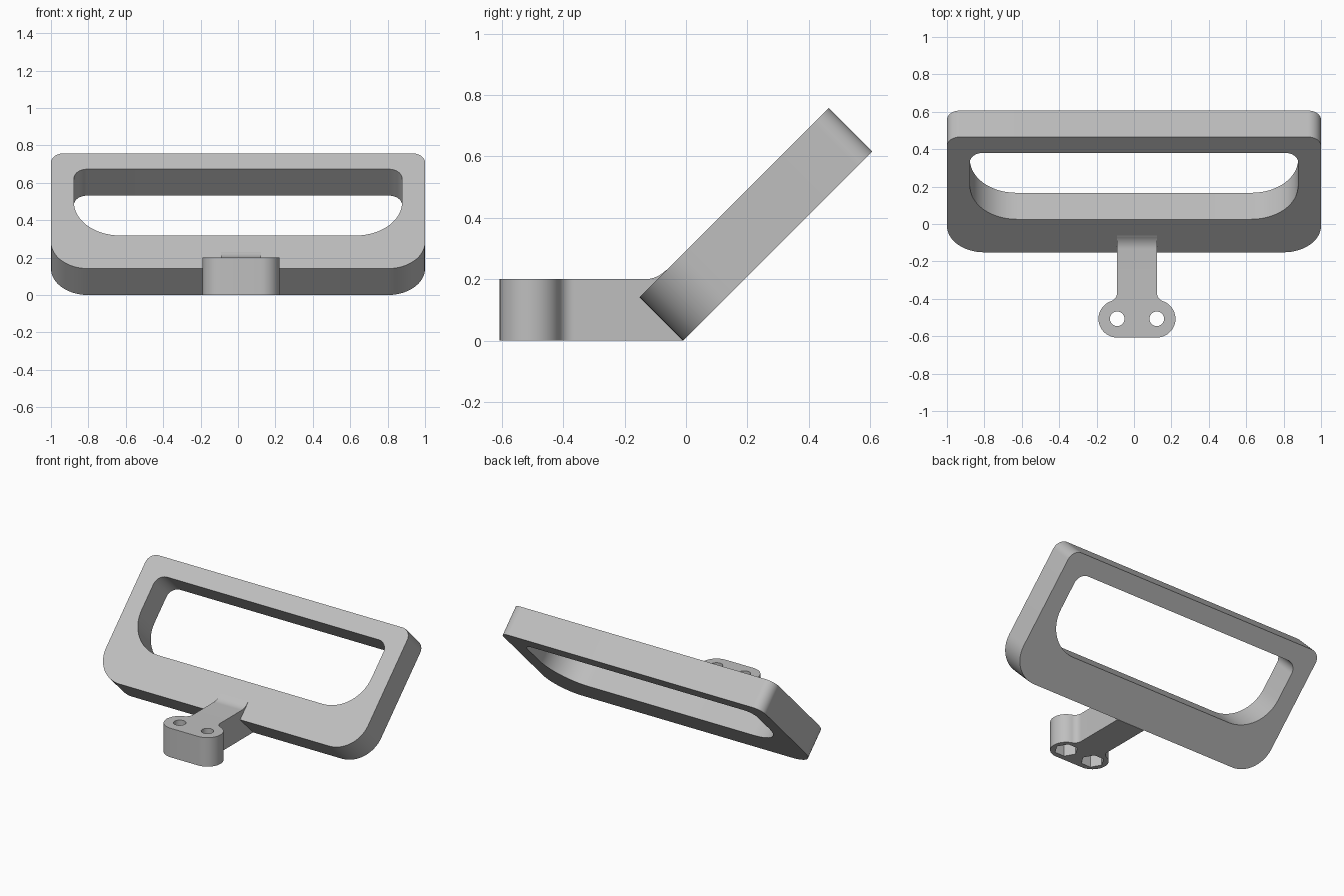
import bpy
import bmesh
from math import atan2, cos, sin, pi, sqrt, radians
from mathutils import Matrix

if "Cube" in bpy.data.objects:
    bpy.data.objects.remove(bpy.data.objects["Cube"])

grey = bpy.data.materials.new("plain grey")
grey.use_nodes = True
shade = (0.52, 0.52, 0.52, 1)
grey.diffuse_color = shade
grey.node_tree.nodes["Principled BSDF"].inputs["Base Color"].default_value = shade


def arc(cx, cy, r, start, end, n=16):
    angles = [start + (end - start) * i / n for i in range(n + 1)]
    return [(cx + r * cos(t), cy + r * sin(t)) for t in angles]


def rounded_frame_outline(half, low, high, r_low, r_high):
    right = arc(half - r_low, low + r_low, r_low, -pi / 2, 0)
    right += arc(half - r_high, high - r_high, r_high, 0, pi / 2)
    return right + [(-x, y) for x, y in reversed(right)]


def make_object(name, bm):
    bmesh.ops.recalc_face_normals(bm, faces=bm.faces[:])
    mesh = bpy.data.meshes.new(name)
    bm.to_mesh(mesh)
    bm.free()
    mesh.materials.append(grey)
    obj = bpy.data.objects.new(name, mesh)
    bpy.context.collection.objects.link(obj)
    return obj


def prism(name, outline, bottom, top, matrix=Matrix()):
    bm = bmesh.new()
    low, high = [[bm.verts.new((x, y, z)) for x, y in outline] for z in (bottom, top)]
    bm.faces.new(low)
    bm.faces.new(high)
    for i in range(len(low)):
        bm.faces.new((low[i - 1], low[i], high[i], high[i - 1]))
    bm.transform(matrix)
    return make_object(name, bm)


def activate(obj):
    bpy.ops.object.select_all(action='DESELECT')
    obj.select_set(True)
    bpy.context.view_layer.objects.active = obj


def boolean(obj, tool, operation):
    activate(obj)
    mod = obj.modifiers.new("cut", 'BOOLEAN')
    mod.operation, mod.object, mod.solver = operation, tool, 'EXACT'
    bpy.ops.object.modifier_apply(modifier=mod.name)
    bpy.data.objects.remove(tool)


# Tilted loop frame: quads between matching outer and inner outlines
thick = 0.2
outer = rounded_frame_outline(1.0, 0, 0.872, 0.2, 0.07)
inner = rounded_frame_outline(0.877, 0.25, 0.752, 0.25, 0.07)
bm = bmesh.new()
rings = [[bm.verts.new((x, y, z)) for x, y in outline]
         for outline, z in ((outer, 0), (outer, thick), (inner, thick), (inner, 0))]
for k in range(4):
    a, b = rings[k - 1], rings[k]
    for i in range(len(a)):
        bm.faces.new((a[i - 1], a[i], b[i], b[i - 1]))
bm.transform(Matrix.Translation((0, -0.01, 0)) @ Matrix.Rotation(pi / 4, 4, 'X'))
frame = make_object("loop_frame", bm)

# Mounting arm: plan outline with two round lugs blended into the stem
mid, spread, lug_y, lug_r, blend = 0.016, 0.106, -0.507, 0.1, 0.05
rise = sqrt((lug_r + blend) ** 2 - blend ** 2)
meet = atan2(rise, blend)
side = arc(spread, lug_y, lug_r, -pi / 2, meet)
side += arc(spread + blend, lug_y + rise, blend, pi + meet, pi)[1:]
side.append((spread, 0.1))
plan = [(mid + x, y) for x, y in side] + [(mid - x, y) for x, y in reversed(side)]
arm = prism("mounting_arm", plan, 0, 0.5)

# Side profile of the arm, with a fillet rising into the frame
tangent = 0.04
fillet = tangent / (sqrt(2) - 1)
profile = [(-0.8, -0.1), (-0.012, -0.1), (-0.012, 0.1), (-0.03, 0.25)]
profile += arc(-0.095 - tangent, thick + fillet, fillet, -pi / 4, -pi / 2, 10)
profile.append((-0.8, thick))
upright = Matrix(((0, 0, 1, 0), (1, 0, 0, 0), (0, 1, 0, 0), (0, 0, 0, 1)))
boolean(arm, prism("arm_profile", profile, -0.5, 0.5, upright), 'INTERSECT')

# Bolt holes with hexagonal nut pockets underneath
for s in (-1, 1):
    x = mid + s * spread
    hole = arc(x, lug_y, 0.039, 0, 2 * pi, 32)[:-1]
    pocket = arc(x, lug_y, 0.074, 0, 2 * pi, 6)[:-1]
    boolean(arm, prism("bolt_cutter", hole, -0.1, 0.4), 'DIFFERENCE')
    boolean(arm, prism("nut_cutter", pocket, -0.1, 0.09), 'DIFFERENCE')

for obj in (frame, arm):
    activate(obj)
    bpy.ops.object.shade_smooth_by_angle(angle=radians(30))
